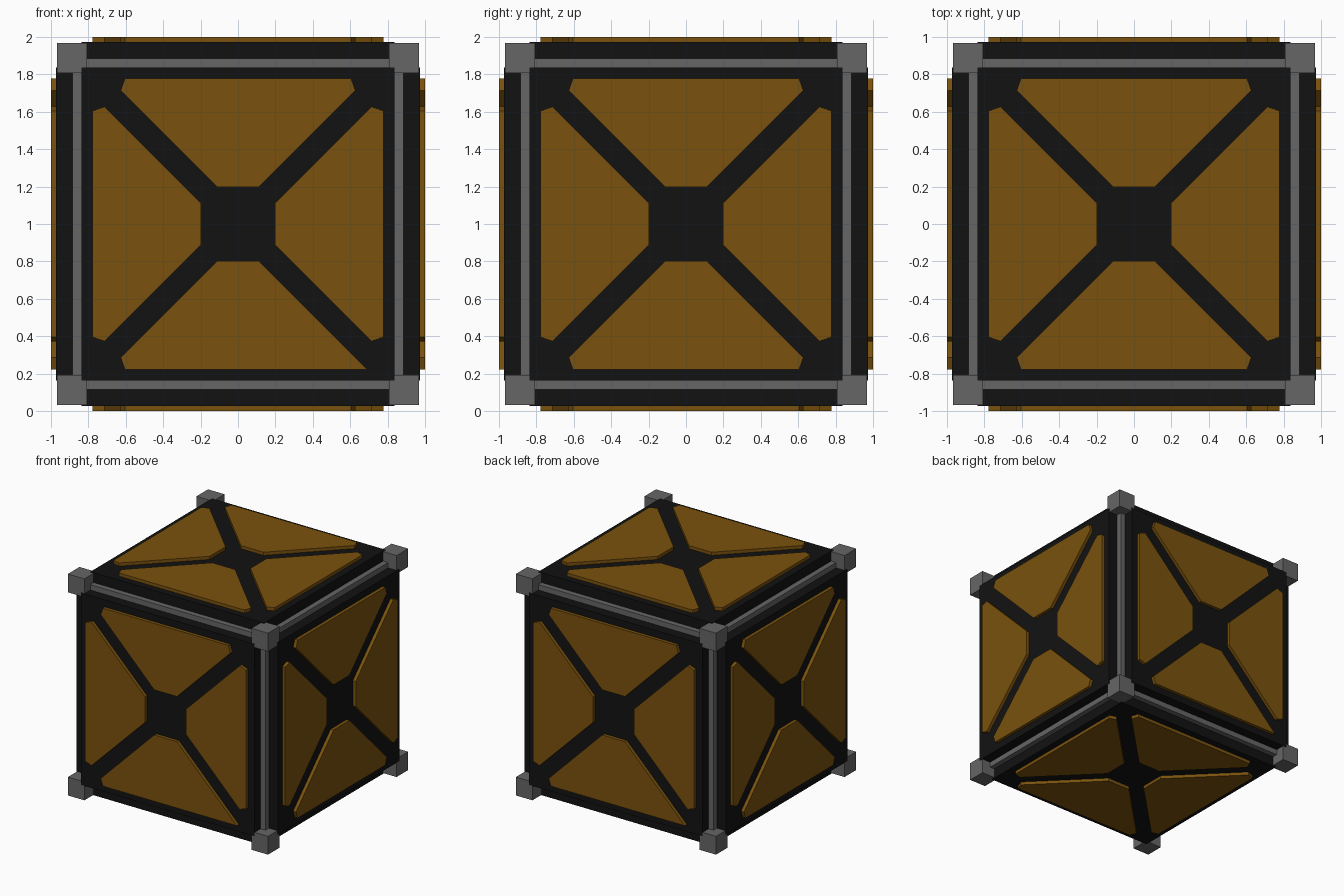
import bpy, bmesh
from math import pi
from mathutils import Matrix, Vector

if "Cube" in bpy.data.objects:
    bpy.data.objects.remove(bpy.data.objects["Cube"])

CENTER = Matrix.Translation((0, 0, 1))


def material(name, rgb):
    m = bpy.data.materials.new(name)
    m.diffuse_color = (*rgb, 1)
    m.use_nodes = True
    m.node_tree.nodes["Principled BSDF"].inputs["Base Color"].default_value = m.diffuse_color
    return m


BLACK = material("black", (0.006, 0.006, 0.006))
GOLD = material("gold", (0.195, 0.084, 0.004))
GREY = material("grey", (0.133, 0.133, 0.133))


def prism(name, outline, low, high, matrix, mat):
    """Extrude a flat outline from height low to high, then place it."""
    bm = bmesh.new()
    face = bm.faces.new([bm.verts.new((x, y, low)) for x, y in outline])
    top = bmesh.ops.extrude_face_region(bm, geom=[face])["geom"]
    verts = [e for e in top if isinstance(e, bmesh.types.BMVert)]
    bmesh.ops.translate(bm, verts=verts, vec=(0, 0, high - low))
    bmesh.ops.recalc_face_normals(bm, faces=bm.faces)
    bm.transform(matrix)
    mesh = bpy.data.meshes.new(name)
    bm.to_mesh(mesh)
    bm.free()
    mesh.materials.append(mat)
    obj = bpy.data.objects.new(name, mesh)
    bpy.context.collection.objects.link(obj)
    return obj


def square(h):
    return [(-h, -h), (h, -h), (h, h), (-h, h)]


# Inner box whose edges show as grey strips between the plates
prism("inner_box", square(0.885), -0.885, 0.885, CENTER, GREY)

# Corner blocks
for x in (-1, 1):
    for y in (-1, 1):
        for z in (-1, 1):
            place = CENTER @ Matrix.Translation(Vector((x, y, z)) * 0.887)
            prism("corner_block", square(0.08), -0.08, 0.08, place, GREY)

# Face directions: four sides, top and bottom (local z points outward)
sides = {n: Matrix.Rotation(i * pi / 2, 4, 'Z') @ Matrix.Rotation(pi / 2, 4, 'X')
         for i, n in enumerate(("front", "right", "back", "left"))}
sides["top"] = Matrix.Identity(4)
sides["bottom"] = Matrix.Rotation(pi, 4, 'X')

# Lower trapezoid panel; the other three are quarter turns of it
PANEL = [(-0.11, -0.197), (-0.627, -0.715), (-0.605, -0.777),
         (0.605, -0.777), (0.627, -0.715), (0.11, -0.197)]
# Variant with one unclipped corner, used low on the front and back
SHARP = PANEL[:3] + [(0.69, -0.777)] + PANEL[5:]

for name, turn in sides.items():
    place = CENTER @ turn
    prism(name + "_plate", square(0.838), 0.87, 0.972, place, BLACK)
    for k in range(4):
        outline = SHARP if k == 0 and name in ("front", "back") else PANEL
        spin = place @ Matrix.Rotation(k * pi / 2, 4, 'Z')
        prism(name + "_panel", outline, 0.96, 1.0, spin, GOLD)
